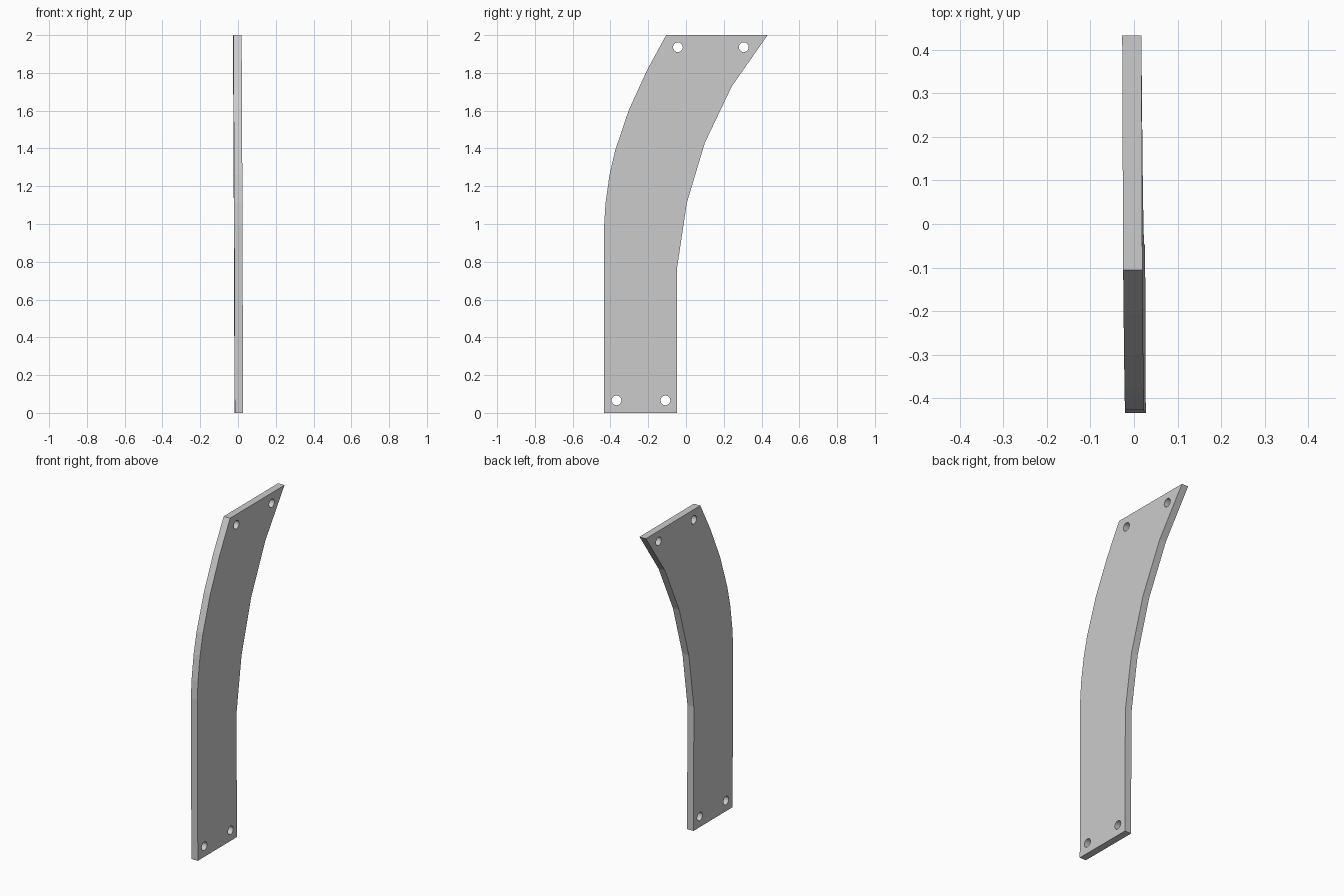
import bpy, bmesh, math

if "Cube" in bpy.data.objects:
    bpy.data.objects.remove(bpy.data.objects["Cube"])

HALF = 0.022          # half the plate thickness
HOLE_R = 0.026

# side outline (y, z): straight lower part, both edges sweeping back at the top
outline = [(-0.047, 0), (-0.047, 0.77), (0.004, 1.11), (0.10, 1.43),
           (0.243, 1.73), (0.432, 2.0), (-0.105, 2.0), (-0.206, 1.815),
           (-0.302, 1.605), (-0.375, 1.39), (-0.405, 1.26), (-0.426, 1.11),
           (-0.433, 1.0), (-0.433, 0)]
holes = [(-0.368, 0.066), (-0.109, 0.066), (-0.043, 1.936), (0.306, 1.936)]


def loop(bm, points):
    verts = [bm.verts.new((-HALF, y, z)) for y, z in points]
    return [bm.edges.new((a, b)) for a, b in zip(verts, verts[1:] + verts[:1])]


def circle(cy, cz, n=16):
    return [(cy + HOLE_R * math.cos(2 * math.pi * i / n),
             cz + HOLE_R * math.sin(2 * math.pi * i / n)) for i in range(n)]


# flat face with bolt holes
bm = bmesh.new()
edges = loop(bm, outline)
for h in holes:
    edges += loop(bm, circle(*h))
bmesh.ops.triangle_fill(bm, edges=edges, use_beauty=True, use_dissolve=False)

# thickness
res = bmesh.ops.extrude_face_region(bm, geom=bm.faces[:], use_keep_orig=True)
moved = [g for g in res["geom"] if isinstance(g, bmesh.types.BMVert)]
bmesh.ops.translate(bm, verts=moved, vec=(2 * HALF, 0, 0))

# slight sideways lean of the plate
for v in bm.verts:
    v.co.x += 0.0033 * (1 - v.co.z) - 0.004 * v.co.y
bmesh.ops.recalc_face_normals(bm, faces=bm.faces[:])
bmesh.ops.dissolve_limit(bm, angle_limit=0.001, verts=[], edges=bm.edges[:])

mesh = bpy.data.meshes.new("curved_plate")
bm.to_mesh(mesh)
bm.free()
bpy.context.collection.objects.link(bpy.data.objects.new("curved_plate", mesh))
